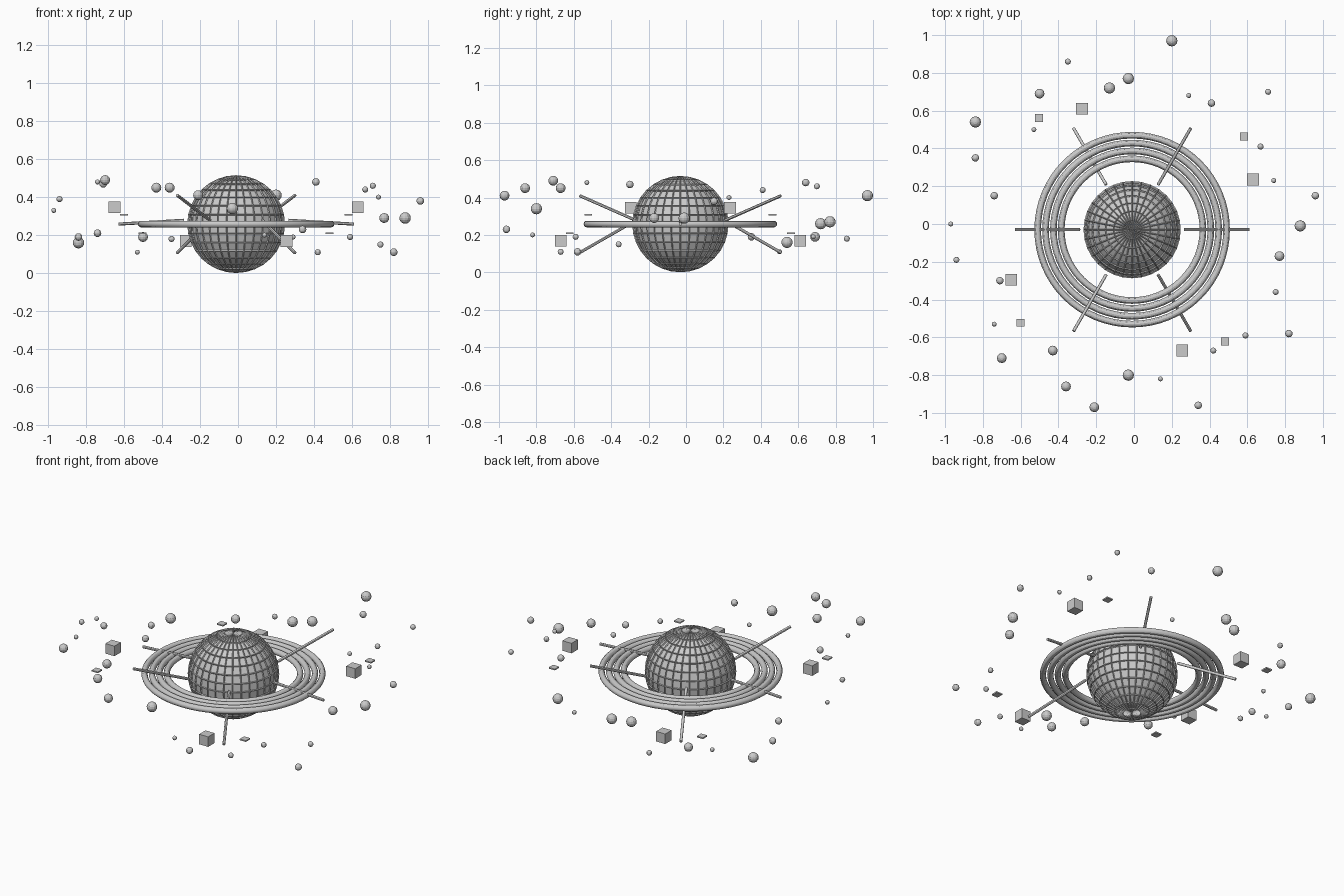
import bpy
from math import sin, cos, radians
from mathutils import Vector

default_cube = bpy.data.objects.get("Cube")
if default_cube:
    bpy.data.objects.remove(default_cube, do_unlink=True)

CENTRE = Vector((-0.01, -0.03, 0.258))

grey = bpy.data.materials.new("light_grey")
grey.use_nodes = True
grey.diffuse_color = (0.6, 0.6, 0.6, 1)
grey.node_tree.nodes["Principled BSDF"].inputs["Base Color"].default_value = grey.diffuse_color


def finish(name, smooth=False):
    """Name and colour the object that was just added."""
    obj = bpy.context.object
    obj.name = name
    obj.data.materials.append(grey)
    if smooth:
        bpy.ops.object.shade_smooth_by_angle()
    return obj


def sphere(name, location, radius, segments, rings, smooth=False):
    bpy.ops.mesh.primitive_uv_sphere_add(
        segments=segments, ring_count=rings, radius=radius, location=location)
    return finish(name, smooth)


def box(name, location, size):
    bpy.ops.mesh.primitive_cube_add(size=1, location=location)
    obj = finish(name)
    obj.scale = size
    return obj


def rod(name, start, end, radius):
    axis = end - start
    bpy.ops.mesh.primitive_cylinder_add(
        vertices=12, radius=radius, depth=axis.length, location=(start + end) / 2)
    obj = finish(name, smooth=True)
    obj.rotation_mode = "QUATERNION"
    obj.rotation_quaternion = axis.to_track_quat("Z", "Y")
    return obj


def around(radius, degrees, rise):
    """Point at a radius, heading and rise from the planet's centre."""
    a = radians(degrees)
    return CENTRE + Vector((radius * cos(a), radius * sin(a), rise))


def wave(degrees):
    """Two waves of height around a full turn."""
    return sin(2 * radians(degrees))


# Planet body with a raised lattice of latitude and longitude bars
sphere("planet", CENTRE, 0.25, 32, 16)
lattice = sphere("planet_lattice", CENTRE, 0.2525, 32, 16)
bars = lattice.modifiers.new("bars", "WIREFRAME")
bars.thickness = 0.01
bars.use_even_offset = False

# Four concentric rings
for i in range(4):
    bpy.ops.mesh.primitive_torus_add(
        location=CENTRE, major_radius=0.375 + i * 0.0417, minor_radius=0.0175,
        major_segments=64, minor_segments=12)
    finish(f"ring_{i + 1}", smooth=True)

# Six spokes, tilted alternately level, up and down
for i in range(6):
    angle = i * 60
    rod(f"spoke_{i + 1}", around(0.275, angle, 0.02),
        around(0.62, angle, 0.175 * wave(angle)), 0.0083)

# Four floating cubes and four thin floating plates
for i in range(4):
    angle = 22.5 + i * 90
    box(f"floating_cube_{i + 1}", around(0.693, angle, 0.125 * wave(angle)), (0.062,) * 3)
    angle = 39.8 + i * 90
    box(f"floating_plate_{i + 1}", around(0.77, angle, 0.05 * wave(angle)),
        (0.042, 0.042, 0.008))

# Scattered moons, grouped by size
tiny_moons = [(-.74, -.53, .48), (.14, -.82, .2), (.29, .68, .19), (-.53, .5, .11),
              (.74, .23, .4), (-.97, 0, .33)]
small_moons = [(-.35, .86, .18), (.71, .7, .46), (.67, .41, .44), (-.94, -.19, .39),
               (.75, -.36, .15), (.42, -.67, .11), (.59, -.59, .19)]
medium_moons = [(.41, .64, .48), (-.84, .35, .19), (.96, .15, .38), (-.74, .15, .21),
                (-.71, -.3, .47), (.34, -.96, .23), (.82, -.58, .11)]
large_moons = [(-.5, .69, .19), (.77, -.17, .29), (-.7, -.71, .49), (-.43, -.67, .45),
               (-.36, -.86, .45), (-.21, -.97, .41)]
giant_moons = [(.2, .97, .41), (-.03, .77, .27), (-.13, .72, .26), (-.84, .54, .16),
               (.88, -.01, .29), (-.03, -.8, .34)]

for size, radius, places in (("tiny", 0.013, tiny_moons), ("small", 0.016, small_moons),
                             ("medium", 0.02, medium_moons), ("large", 0.026, large_moons),
                             ("giant", 0.03, giant_moons)):
    for i, place in enumerate(places):
        sphere(f"{size}_moon_{i + 1}", place, radius, 12, 8)
